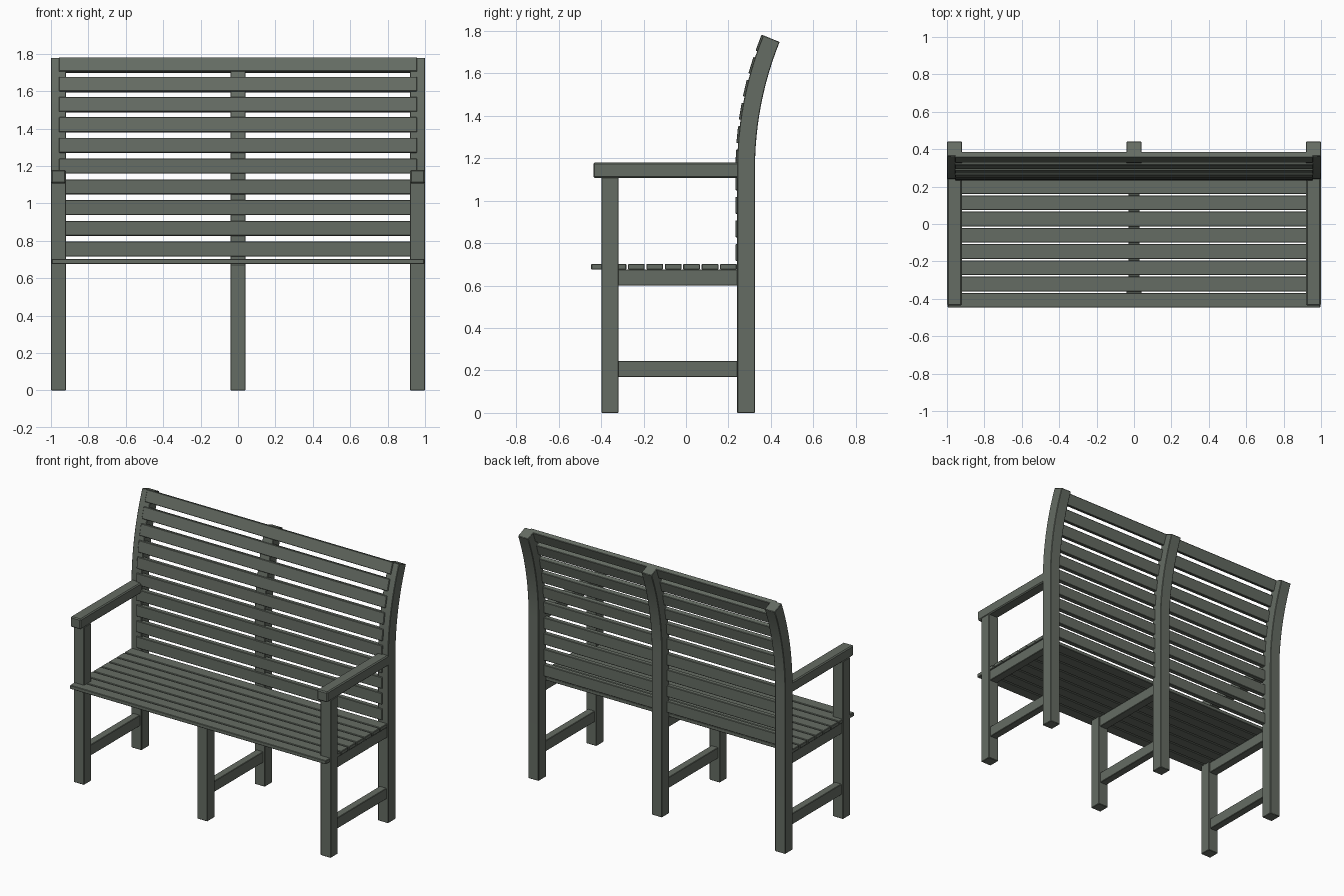
import bpy, bmesh, math
from mathutils import Vector

cube = bpy.data.objects.get("Cube")
if cube:
    bpy.data.objects.remove(cube, do_unlink=True)

# Single painted-wood colour
paint = bpy.data.materials.new("grey_green_wood")
paint.use_nodes = True
colour = (0.13, 0.15, 0.125, 1)
paint.diffuse_color = colour
paint.node_tree.nodes["Principled BSDF"].inputs["Base Color"].default_value = colour

POST_FRONT, POST_DEPTH = 0.241, 0.084
BEND_Z, RADIUS, POST_LENGTH = 1.15, 1.68, 1.795
POST_X = {"right": -0.96, "middle": 0.0, "left": 0.96}


def finish(name, bm, bevel):
    bmesh.ops.recalc_face_normals(bm, faces=bm.faces)
    mesh = bpy.data.meshes.new(name)
    bm.to_mesh(mesh)
    bm.free()
    obj = bpy.data.objects.new(name, mesh)
    bpy.context.collection.objects.link(obj)
    mesh.materials.append(paint)
    mod = obj.modifiers.new("soft_edges", "BEVEL")
    mod.width = bevel
    mod.segments = 1
    mod.limit_method = "ANGLE"
    return obj


def box(name, low, high, bevel=0.003):
    low, high = Vector(low), Vector(high)
    bm = bmesh.new()
    bmesh.ops.create_cube(bm, size=1)
    bmesh.ops.scale(bm, vec=high - low, verts=bm.verts)
    bmesh.ops.translate(bm, vec=(low + high) / 2, verts=bm.verts)
    return finish(name, bm, bevel)


def back_curve(length, depth):
    """Side profile of the back: straight, then bending backwards."""
    if length <= BEND_Z:
        return POST_FRONT + depth, length
    a = (length - BEND_Z) / RADIUS
    return (POST_FRONT + RADIUS * (1 - math.cos(a)) + depth * math.cos(a),
            BEND_Z + RADIUS * math.sin(a) - depth * math.sin(a))


def profile_bar(name, profile, x0, x1, bevel=0.003):
    """Extrude a closed side profile along x."""
    bm = bmesh.new()
    face = bm.faces.new([bm.verts.new((x0, y, z)) for y, z in profile])
    side = bmesh.ops.extrude_face_region(bm, geom=[face])["geom"]
    moved = [v for v in side if isinstance(v, bmesh.types.BMVert)]
    bmesh.ops.translate(bm, vec=(x1 - x0, 0, 0), verts=moved)
    return finish(name, bm, bevel)


# Three frames: curved back post, front leg and the rails between them
steps = [0] + [BEND_Z + (POST_LENGTH - BEND_Z) * i / 12 for i in range(13)]
for side, x in POST_X.items():
    outline = [back_curve(s, 0) for s in steps]
    outline += [back_curve(s, POST_DEPTH) for s in reversed(steps)]
    post = profile_bar(side + "_back_post", outline, x - 0.04, x + 0.04)
    bpy.ops.object.select_all(action="DESELECT")
    post.select_set(True)
    bpy.context.view_layer.objects.active = post
    bpy.ops.object.shade_smooth_by_angle(angle=math.radians(20))

    leg_top = 0.675 if side == "middle" else 1.11
    box(side + "_front_leg", (x - 0.04, -0.398, 0), (x + 0.04, -0.318, leg_top))
    box(side + "_seat_rail", (x - 0.03, -0.33, 0.6), (x + 0.03, 0.25, 0.676))
    box(side + "_lower_rail", (x - 0.027, -0.33, 0.168), (x + 0.027, 0.25, 0.244))
    if side != "middle":
        box(side + "_armrest", (x - 0.04, -0.437, 1.107),
            (x + 0.04, 0.25, 1.18), 0.007)

# Seat slats
for i in range(8):
    y = -0.447 + i * 0.0868
    box(f"seat_slat_{i + 1}", (-0.996, y, 0.676), (0.996, y + 0.079, 0.702))

# Back slats following the bend
for i in range(10):
    mid = 0.756 + i * 0.111
    low, high = mid - 0.04, mid + 0.04
    outline = [back_curve(low, -0.008), back_curve(high, -0.008),
               back_curve(high, 0.025), back_curve(low, 0.025)]
    profile_bar(f"back_slat_{i + 1}", outline, -0.957, 0.957)
